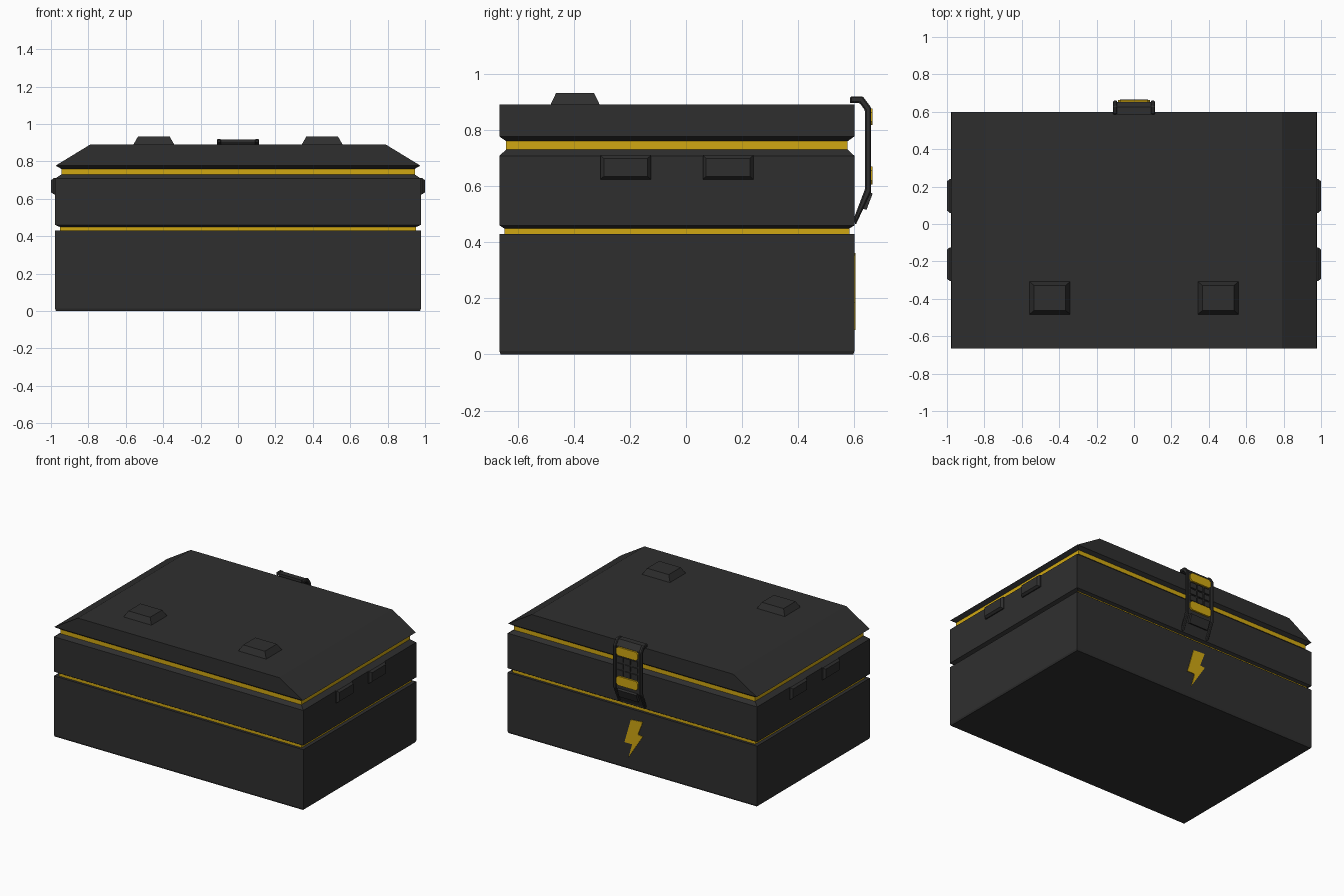
import bpy, bmesh, math
from mathutils import Vector

if "Cube" in bpy.data.objects:
    bpy.data.objects.remove(bpy.data.objects["Cube"])


def material(name, rgb):
    m = bpy.data.materials.new(name)
    m.diffuse_color = (*rgb, 1)
    m.use_nodes = True
    m.node_tree.nodes["Principled BSDF"].inputs["Base Color"].default_value = m.diffuse_color
    return m


DARK = material("charcoal", (0.028, 0.028, 0.028))
GOLD = material("yellow", (0.63, 0.39, 0.006))


def finish(bm, name, mats):
    bmesh.ops.recalc_face_normals(bm, faces=bm.faces)
    me = bpy.data.meshes.new(name)
    bm.to_mesh(me)
    bm.free()
    for m in mats:
        me.materials.append(m)
    ob = bpy.data.objects.new(name, me)
    bpy.context.collection.objects.link(ob)
    return ob


def loft(name, rings, mats, gold_bands=()):
    """Skin a list of closed vertex rings and cap both ends."""
    bm = bmesh.new()
    vs = [[bm.verts.new(p) for p in r] for r in rings]
    n = len(rings[0])
    for i in range(len(vs) - 1):
        for j in range(n):
            k = (j + 1) % n
            f = bm.faces.new((vs[i][j], vs[i][k], vs[i + 1][k], vs[i + 1][j]))
            f.material_index = 1 if i in gold_bands else 0
    bm.faces.new(vs[0][::-1])
    bm.faces.new(vs[-1])
    return finish(bm, name, mats)


def rect(x0, x1, y0, y1, z):
    return [(x0, y0, z), (x1, y0, z), (x1, y1, z), (x0, y1, z)]


def extrude_x(name, profile, x0, x1, mat):
    """Side profile (y, z) stretched between two x positions."""
    return loft(name, [[(x, y, z) for y, z in profile] for x in (x0, x1)], [mat])


def plate_y(name, outline, y0, y1, mat):
    """Back-facing plate from an (x, z) outline."""
    return loft(name, [[(x, y, z) for x, z in outline] for y in (y0, y1)], [mat])


# Case body: base, lower groove, middle tier, upper groove, sloped lid
F, B = -0.665, 0.60
levels = [  # half width, inset in y, height
    (0.973, 0.004, 0.0), (0.978, 0, 0.012), (0.978, 0, 0.43), (0.952, 0.018, 0.43),
    (0.952, 0.018, 0.449), (0.978, 0, 0.46), (0.978, 0, 0.708), (0.945, 0.024, 0.73),
    (0.945, 0.024, 0.76), (0.975, 0, 0.777), (0.79, 0, 0.89)]
loft("case_body", [rect(-w, w, F + d, B - d, z) for w, d, z in levels],
     [DARK, GOLD], gold_bands=(3, 7))

for side, s in (("left", -1), ("right", 1)):
    # Lid feet
    c = s * 0.45
    loft(f"lid_foot_{side}", [rect(c - 0.112, c + 0.112, -0.485, -0.305, 0.885),
                              rect(c - 0.085, c + 0.085, -0.463, -0.328, 0.932)], [DARK])
    # Side lugs
    for label, yc in (("front", -0.215), ("rear", 0.15)):
        rings = []
        for x, hy, hz in ((0.965, 0.09, 0.043), (0.985, 0.09, 0.043), (1.0, 0.078, 0.032)):
            rings.append([(s * x, yc + a * hy, 0.667 + b * hz)
                          for a, b in ((-1, -1), (1, -1), (1, 1), (-1, 1))])
        loft(f"side_lug_{side}_{label}", rings, [DARK])

# Latch: bent strap between two rails
outer = [(0.585, 0.92), (0.63, 0.92), (0.66, 0.88), (0.66, 0.58), (0.604, 0.46)]
inner = [(0.598, 0.485), (0.638, 0.59), (0.638, 0.87), (0.618, 0.897), (0.585, 0.897)]
for side, s in (("left", -1), ("right", 1)):
    rail = extrude_x(f"latch_rail_{side}", outer + inner, s * 0.09, s * 0.112, DARK)
    bev = rail.modifiers.new("edge", "BEVEL")
    bev.width = 0.005
    bev.segments = 1
strap = [(0.585, 0.916), (0.625, 0.916), (0.652, 0.878), (0.652, 0.58), (0.602, 0.47)]
extrude_x("latch_strap", strap + inner, -0.09, 0.09, DARK)


# Latch pads with clipped corners
def clipped(xc, zc, w, h, c):
    return [(xc + a * w, zc + b * h) for a, b in (
        (-1, -1 + c / h), (-1 + c / w, -1), (1 - c / w, -1), (1, -1 + c / h),
        (1, 1 - c / h), (1 - c / w, 1), (-1 + c / w, 1), (-1, 1 - c / h))]


plate_y("latch_pad_upper", clipped(0, 0.847, 0.085, 0.03, 0.014), 0.645, 0.664, GOLD)
plate_y("latch_pad_lower", clipped(0, 0.638, 0.085, 0.032, 0.014), 0.645, 0.664, GOLD)
for i in range(3):
    for j in range(3):
        plate_y(f"latch_grip_{i}_{j}",
                clipped((i - 1) * 0.057, 0.695 + j * 0.047, 0.024, 0.019, 0.003),
                0.645, 0.659, DARK)

# Raised pull tab on the slanted end of the latch
tab = [(0.652, 0.58), (0.665, 0.573), (0.643, 0.515), (0.626, 0.522)]
extrude_x("latch_pull_tab", tab, -0.075, 0.075, DARK)

# Bolt-shaped hazard mark on the back
bolt = [(0.01, 0.355), (-0.083, 0.362), (-0.045, 0.264), (-0.083, 0.258),
        (0.027, 0.087), (0.0, 0.183), (0.06, 0.183)]
plate_y("bolt_mark", bolt, 0.598, 0.604, GOLD)
